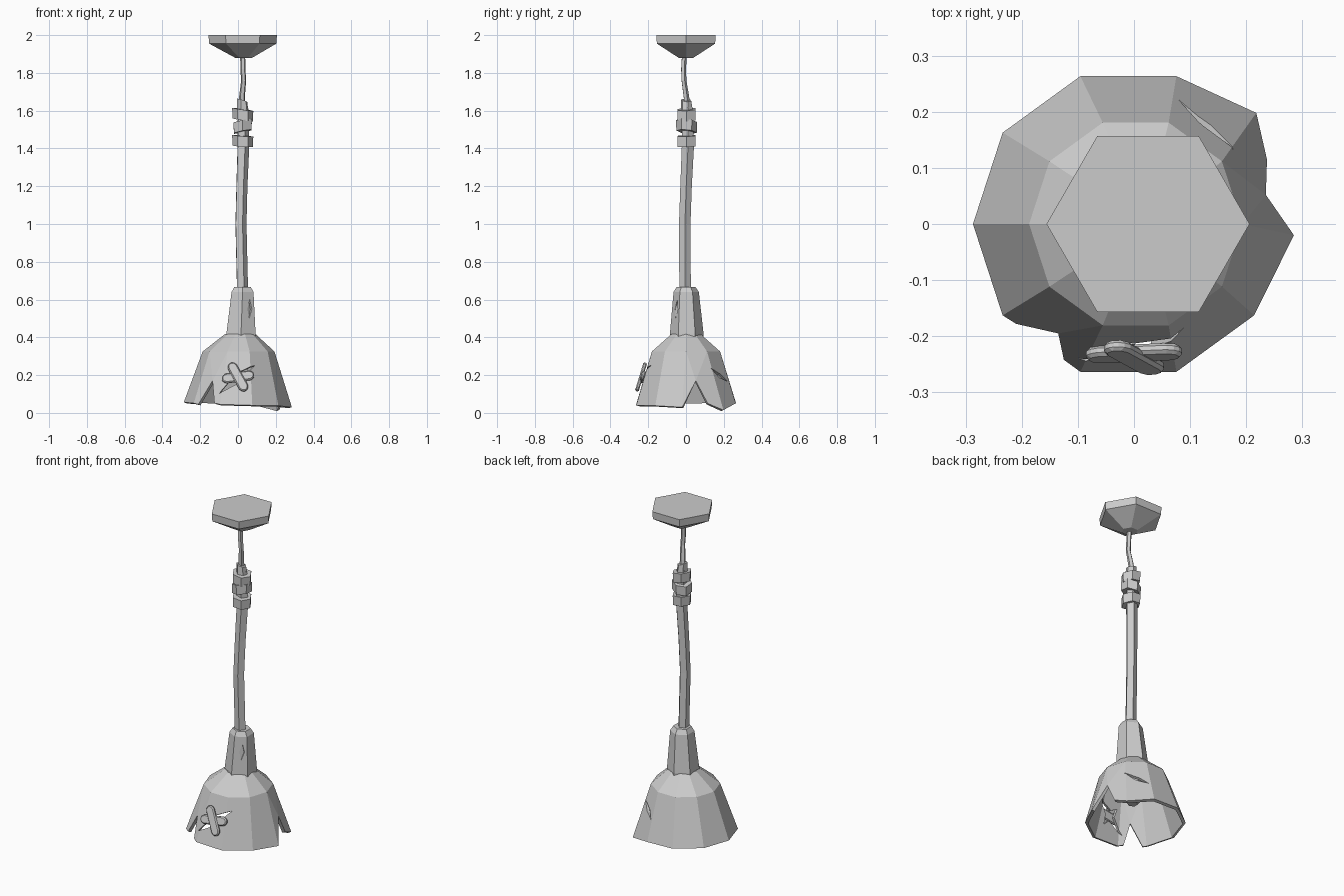
import bpy, bmesh
from math import sin, cos, pi, radians
from mathutils import Vector, Matrix

cube = bpy.data.objects.get("Cube")
if cube:
    bpy.data.objects.remove(cube)

grey = bpy.data.materials.new("plain_grey")
grey.use_nodes = True
colour = (0.6, 0.6, 0.6, 1)
grey.diffuse_color = colour
grey.node_tree.nodes["Principled BSDF"].inputs["Base Color"].default_value = colour


def make(name, bm, matrix=None):
    """Turn a bmesh into a flat-shaded grey object."""
    bmesh.ops.recalc_face_normals(bm, faces=bm.faces)
    if matrix:
        bm.transform(matrix)
    mesh = bpy.data.meshes.new(name)
    bm.to_mesh(mesh)
    bm.free()
    mesh.materials.append(grey)
    obj = bpy.data.objects.new(name, mesh)
    bpy.context.collection.objects.link(obj)
    return obj


def ring_points(x, y, z, r, sides, phase=0, tilt=(0, 0)):
    pts = []
    for i in range(sides):
        a = radians(phase) + 2 * pi * i / sides
        dx, dy = r * cos(a), r * sin(a)
        pts.append(Vector((x + dx, y + dy, z + tilt[0] * dx + tilt[1] * dy)))
    return pts


def loft(name, rings, sides, phase=0, tilt=(0, 0)):
    """Closed faceted tube through rings of (x, y, z, radius)."""
    bm = bmesh.new()
    rows = [[bm.verts.new(p) for p in ring_points(*r, sides, phase, tilt)] for r in rings]
    for a, b in zip(rows, rows[1:]):
        for i in range(sides):
            j = (i + 1) % sides
            bm.faces.new((a[i], a[j], b[j], b[i]))
    bm.faces.new(rows[0])
    bm.faces.new(rows[-1])
    return make(name, bm)


def prism(name, outline, depth, matrix):
    """Outline in the local xy plane, extruded both ways along local z."""
    bm = bmesh.new()
    face = bm.faces.new([bm.verts.new((u, v, -depth / 2)) for u, v in outline])
    out = bmesh.ops.extrude_face_region(bm, geom=[face])["geom"]
    bmesh.ops.translate(bm, vec=(0, 0, depth),
                        verts=[g for g in out if isinstance(g, bmesh.types.BMVert)])
    return make(name, bm, matrix)


def on_wall(angle, dist, z, roll=0, slope=16.9):
    """Frame lying on a leaning wall that faces the given direction."""
    a, s = radians(angle), radians(slope)
    n = Vector((cos(a) * cos(s), sin(a) * cos(s), sin(s)))
    u = Vector((-sin(a), cos(a), 0))
    m = Matrix((u, n.cross(u), n)).transposed().to_4x4()
    m.translation = (cos(a) * dist, sin(a) * dist, z)
    return m @ Matrix.Rotation(radians(roll), 4, 'Z')


def bake(obj):
    """Apply the modifiers of an object."""
    deps = bpy.context.evaluated_depsgraph_get()
    mesh = bpy.data.meshes.new_from_object(obj.evaluated_get(deps))
    obj.modifiers.clear()
    obj.data = mesh


def carve(obj, cutters):
    for c in cutters:
        mod = obj.modifiers.new("cut", 'BOOLEAN')
        mod.object, mod.solver = c, 'EXACT'
    bake(obj)
    for c in cutters:
        bpy.data.objects.remove(c)


# Ceiling mount and thin cable
loft("ceiling_mount", [(0.03, 0, 1.88, 0.045), (0.025, 0, 1.955, 0.178), (0.025, 0, 2, 0.181)], 6)
loft("thin_cable", [(0.02, 0.01, 1.6, 0.016), (0.022, 0, 1.68, 0.016), (0.03, -0.012, 1.76, 0.014),
                    (0.026, -0.014, 1.82, 0.014), (0.025, -0.01, 1.89, 0.014)], 5, 20)

# Main rod, with a loose collar and three wrapped bands
rod = loft("main_rod", [(0.022, -0.005, 0.62, 0.032), (0.013, -0.007, 1.0, 0.032),
                        (0.018, 0, 1.2, 0.032), (0.026, 0.01, 1.42, 0.034),
                        (0.024, 0.006, 1.62, 0.03)], 5, 2)
loft("collar", [(0.026, 0.004, 1.58, 0.034), (0.022, 0.002, 1.655, 0.028)], 6, 15, (-0.3, -0.1))
for i, (z, tilt) in enumerate([(1.44, (-0.08, 0.05)), (1.518, (0.2, -0.1)), (1.58, (-0.15, 0.05))]):
    loft(f"band_{i + 1}", [(0.025, 0.003, z - 0.029, 0.054), (0.025, 0.003, z + 0.027, 0.056)],
         6, 30 * i, tilt)

# Neck above the shade
neck = loft("neck", [(0.016, 0.004, 0.39, 0.089), (0.016, 0.004, 0.42, 0.089),
                     (0.024, 0.001, 0.64, 0.067), (0.024, 0, 0.667, 0.05)], 6, 30)

# Shade: shoulder, wall with two torn notches, bent flap
N = 10
bm = bmesh.new()
top = [bm.verts.new(p) for p in ring_points(0.012, 0, 0.418, 0.08, N)]
shoulder = [bm.verts.new(p) for p in ring_points(0.003, 0, 0.325, 0.19, N)]
rim_pts = ring_points(-0.01, 0, 0.048, 0.277, N, 0, (-0.03, 0.02))
rim_pts[0] = Vector((0.285, -0.02, 0.03))
rim_pts[1] = Vector((0.218, 0.198, 0.015))
rim = [bm.verts.new(p) for p in rim_pts]
notches = {0: (None, (0.235, 0.052, 0.17), (0.237, 0.115, 0.05)),
           6: ((-0.21, -0.178, 0.045), (-0.135, -0.195, 0.17), (-0.125, -0.242, 0.052))}
bm.faces.new(top)
for i in range(N):
    j = (i + 1) % N
    bm.faces.new((shoulder[i], shoulder[j], top[j], top[i]))
    if i in notches:
        a, apex, b = [bm.verts.new(p) if p else None for p in notches[i]]
        bm.faces.new([v for v in (shoulder[i], rim[i], a, apex) if v])
        bm.faces.new((shoulder[i], apex, shoulder[j]))
        bm.faces.new((shoulder[j], apex, b, rim[j]))
    else:
        bm.faces.new((shoulder[i], rim[i], rim[j], shoulder[j]))
shade = make("shade", bm)
wall = shade.modifiers.new("thickness", 'SOLIDIFY')
wall.thickness, wall.offset = 0.018, -1
bake(shade)

# Cracks through the shade and nicks in neck and rod
slit = [(-0.075, 0), (0, -0.016), (0.075, 0), (0.01, 0.012)]
star = [(-0.1, -0.085), (0, -0.03), (0.03, -0.06), (0.03, 0),
        (0.09, 0.075), (0, 0.03), (-0.04, 0.05), (-0.03, 0)]
carve(shade, [prism("slit_cutter", slit, 0.08, on_wall(54, 0.21, 0.198, -28)),
              prism("star_cutter", star, 0.08, on_wall(270, 0.222, 0.185))])
nick = [(-0.05, 0), (0, -0.014), (0.05, 0), (0, 0.012)]
carve(neck, [prism("nick_cutter", nick, 0.016, on_wall(a, 0.082, 0.55, 85, 5)) for a in (-40, 135)])
carve(rod, [prism("nick_cutter", nick, 0.016, on_wall(a, 0.034, z, 75, 0))
            for a, z in ((180, 1.03), (150, 0.82))])

# Crossed bandages on the front of the shade
half, w = 0.062, 0.026
capsule = [(s * half + s * w * cos(t), s * w * sin(t))
           for s in (1, -1) for t in [radians(d) for d in (-90, -45, 0, 45, 90)]]
for name, roll, lift in (("bandage_under", 8, 0.23), ("bandage_over", -62, 0.238)):
    strip = prism(name, capsule, 0.02, on_wall(270, lift, 0.19, roll))
    bev = strip.modifiers.new("soft_edge", 'BEVEL')
    bev.width, bev.segments = 0.006, 1

# Lamp socket inside the shade
loft("inner_socket", [(0.01, 0, 0.16, 0.03), (0.01, 0, 0.19, 0.05), (0.012, 0, 0.41, 0.045)], 6, 30)
